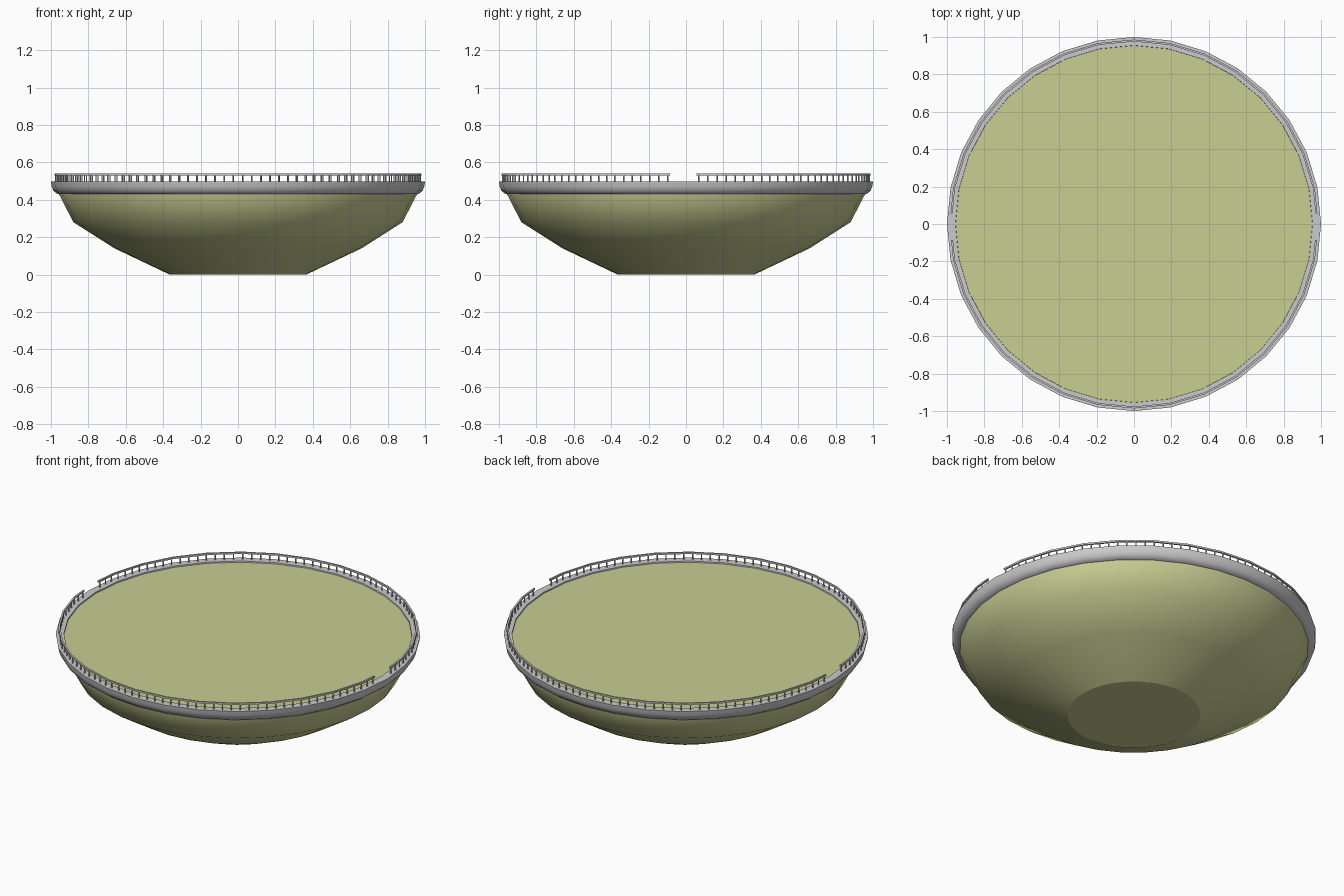
import bpy
import bmesh
from math import cos, sin, pi, radians

SEGMENTS = 32
STEP = 2 * pi / SEGMENTS

cube = bpy.data.objects.get("Cube")
if cube:
    bpy.data.objects.remove(cube, do_unlink=True)


def make_material(name, colour):
    mat = bpy.data.materials.new(name)
    mat.use_nodes = True
    mat.diffuse_color = (*colour, 1)
    mat.node_tree.nodes["Principled BSDF"].inputs["Base Color"].default_value = (*colour, 1)
    return mat


def make_object(name, bm, mat):
    mesh = bpy.data.meshes.new(name)
    bmesh.ops.recalc_face_normals(bm, faces=bm.faces)
    bm.to_mesh(mesh)
    bm.free()
    mesh.materials.append(mat)
    obj = bpy.data.objects.new(name, mesh)
    bpy.context.collection.objects.link(obj)
    return obj


def lathe(name, profile, mat, closed=False):
    """Turn a (radius, height) profile; open profiles get flat end caps."""
    bm = bmesh.new()
    rings = [[bm.verts.new((r * cos(i * STEP), r * sin(i * STEP), z))
              for i in range(SEGMENTS)] for r, z in profile]
    pairs = list(zip(rings, rings[1:]))
    if closed:
        pairs.append((rings[-1], rings[0]))
    for low, high in pairs:
        for i in range(SEGMENTS):
            j = (i + 1) % SEGMENTS
            bm.faces.new((low[i], low[j], high[j], high[i])).smooth = True
    if not closed:
        bm.faces.new(rings[0])
        bm.faces.new(rings[-1])
    return make_object(name, bm, mat)


def on_chord(radius, angle):
    """Point on the straight-sided ring at this angle."""
    r = radius * cos(STEP / 2) / cos(angle % STEP - STEP / 2)
    return r * cos(angle), r * sin(angle)


olive = make_material("pale olive", (0.58, 0.62, 0.29))
grey = make_material("light grey", (0.6, 0.6, 0.61))

# Bowl with its flat deck
lathe("bowl", [(0.365, 0), (0.66, 0.14), (0.88, 0.28), (0.96, 0.435), (0.96, 0.49)], olive)

# Rounded rim around the deck
rim = lathe("rim", [(0.945, 0.43), (0.965, 0.43), (0.987, 0.448), (0.996, 0.472),
                    (1.0, 0.497), (0.955, 0.497)], grey, closed=True)
rim.data.set_sharp_from_angle(angle=radians(40))


def railing(name, start, end, count=60):
    """Handrail on evenly spaced posts, from one angle to another."""
    bm = bmesh.new()
    radius, half = 0.981, 0.005
    # Handrail swept through the ring corners
    corners = [k * STEP for k in range(2 * SEGMENTS) if start < k * STEP < end]
    sections = []
    for a in [start, *corners, end]:
        section = []
        for dr, z in ((-half, 0.53), (half, 0.53), (half, 0.54), (-half, 0.54)):
            section.append(bm.verts.new((*on_chord(radius + dr, a), z)))
        sections.append(section)
    for s, t in zip(sections, sections[1:]):
        for i in range(4):
            j = (i + 1) % 4
            bm.faces.new((s[i], s[j], t[j], t[i]))
    bm.faces.new(sections[0])
    bm.faces.new(sections[-1])
    # Posts
    margin = 0.012
    for k in range(count):
        a = start + margin + (end - start - 2 * margin) * k / (count - 1)
        x, y = on_chord(radius, a)
        post = bmesh.ops.create_cone(bm, cap_ends=True, segments=6, radius1=0.004,
                                     radius2=0.004, depth=0.04)
        bmesh.ops.translate(bm, verts=post["verts"], vec=(x, y, 0.514))
    return make_object(name, bm, grey)


# Two railings with a gap at each side
railing("back_railing", radians(3.3), radians(176.7))
railing("front_railing", radians(185), radians(355))
